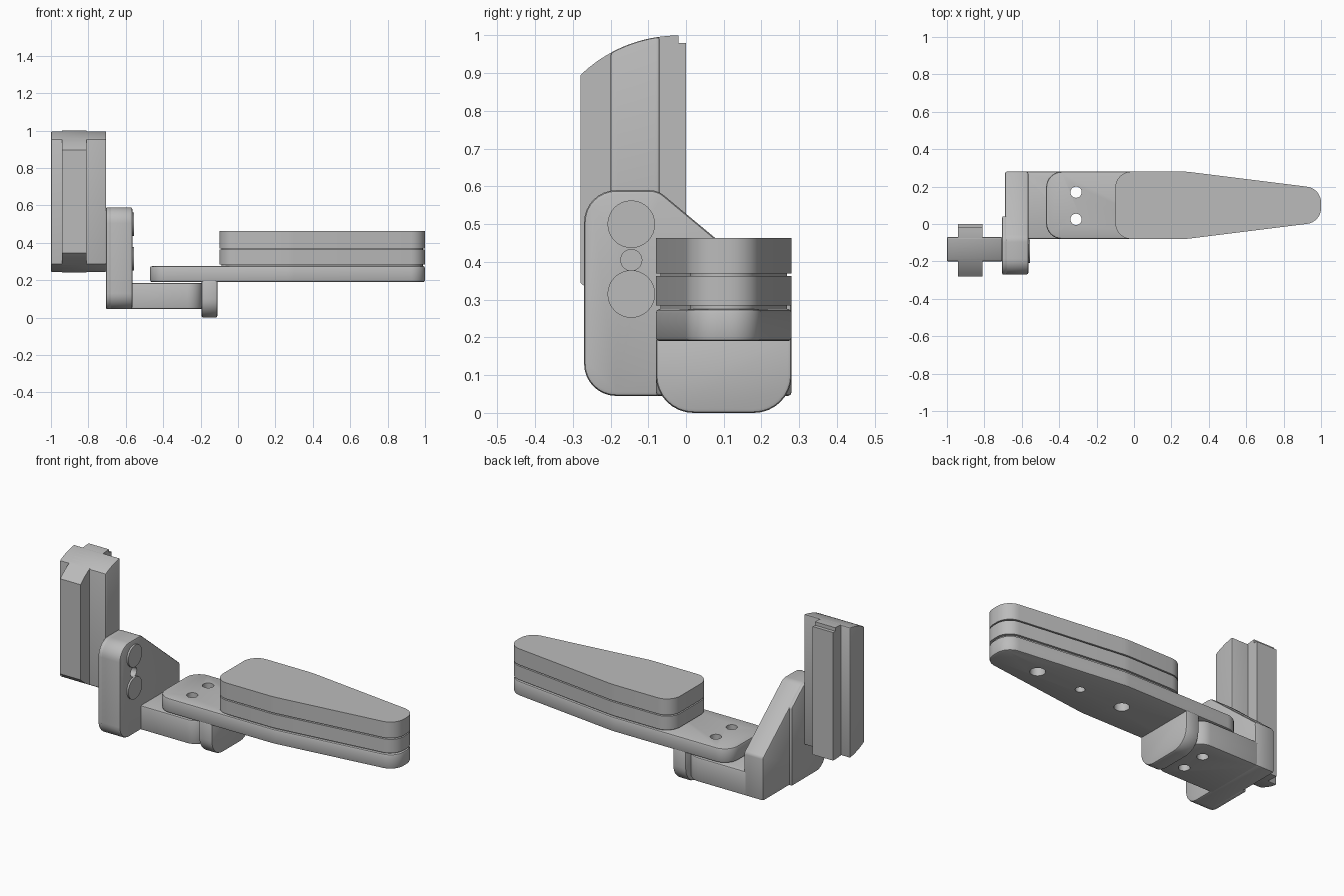
import bpy, bmesh, math
from mathutils import Vector

cube = bpy.data.objects.get("Cube")
if cube:
    bpy.data.objects.remove(cube, do_unlink=True)

grey = bpy.data.materials.new("light_grey")
grey.use_nodes = True
COLOR = (0.5, 0.5, 0.5, 1)
grey.diffuse_color = COLOR
grey.node_tree.nodes["Principled BSDF"].inputs["Base Color"].default_value = COLOR


def rounded(corners, steps=8):
    """Outline from (a, b, radius) corners, each filleted with an arc."""
    out = []
    for i, (a, b, r) in enumerate(corners):
        p = Vector((a, b))
        if not r:
            out.append(p)
            continue
        u = (Vector(corners[i - 1][:2]) - p).normalized()
        v = (Vector(corners[(i + 1) % len(corners)][:2]) - p).normalized()
        half = u.angle(v) / 2
        centre = p + (u + v).normalized() * (r / math.sin(half))
        start = p + u * (r / math.tan(half)) - centre
        end = p + v * (r / math.tan(half)) - centre
        sweep = start.angle_signed(end)
        for k in range(steps + 1):
            t = -sweep * k / steps
            out.append(centre + Vector((start.x * math.cos(t) - start.y * math.sin(t),
                                        start.x * math.sin(t) + start.y * math.cos(t))))
    return out


def circle(a, b, r, n=32):
    return [Vector((a + r * math.cos(math.tau * k / n), b + r * math.sin(math.tau * k / n)))
            for k in range(n)]


def prism(name, outline, axis, lo, hi, bevel=0.0):
    """Extrude an outline along x (outline in y, z) or along z (outline in x, y)."""
    bm = bmesh.new()
    place = (lambda p, d: (d, p[0], p[1])) if axis == "x" else (lambda p, d: (p[0], p[1], d))
    bottom = [bm.verts.new(place(p, lo)) for p in outline]
    top = [bm.verts.new(place(p, hi)) for p in outline]
    n = len(outline)
    bm.faces.new(bottom)
    bm.faces.new(top)
    for i in range(n):
        j = (i + 1) % n
        bm.faces.new((bottom[i], bottom[j], top[j], top[i]))
    bmesh.ops.recalc_face_normals(bm, faces=bm.faces)
    mesh = bpy.data.meshes.new(name)
    bm.to_mesh(mesh)
    bm.free()
    mesh.materials.append(grey)
    obj = bpy.data.objects.new(name, mesh)
    bpy.context.collection.objects.link(obj)
    if bevel:
        mod = obj.modifiers.new("edge_bevel", "BEVEL")
        mod.width, mod.segments = bevel, 2
        mod.limit_method, mod.angle_limit = "ANGLE", math.radians(50)
    return obj


def finish(obj, holes=()):
    """Apply modifiers, drill holes given as (outline, axis, lo, hi), shade."""
    bpy.ops.object.select_all(action="DESELECT")
    obj.select_set(True)
    bpy.context.view_layer.objects.active = obj
    for mod in list(obj.modifiers):
        bpy.ops.object.modifier_apply(modifier=mod.name)
    for hole in holes:
        cutter = prism("hole_cutter", *hole)
        cutter.hide_render = True
        mod = obj.modifiers.new("hole", "BOOLEAN")
        mod.operation, mod.solver, mod.object = "DIFFERENCE", "EXACT", cutter
        bpy.ops.object.modifier_apply(modifier=mod.name)
        bpy.data.objects.remove(cutter, do_unlink=True)
    bpy.ops.object.shade_smooth_by_angle(angle=math.radians(30))


FRONT, BACK = -0.08, 0.28

# Upright rail: a core and side wings sharing one curved end profile
R = 0.374


def rail_outline(front, back, notch):
    ys = [front + (min(back, -0.02) - front) * k / 12 for k in range(13)]
    arc = [(y, 1 - R + math.sqrt(R * R - (y + 0.02) ** 2)) for y in ys]
    tail = [(-0.02, 0.98), (0, 0.98), (0, 0.24)] if notch else []
    return arc + tail + [(y, 1.24 - z) for y, z in reversed(arc)]


finish(prism("rail_core", rail_outline(-0.28, 0, True), "x", -0.94, -0.81))
finish(prism("rail_wings", rail_outline(-0.2, -0.07, False), "x", -1, -0.705, 0.006))

# Side bracket with sloped back edge, and its raised mounting pad
bracket_profile = rounded([(-0.27, 0.045, 0.085), (-0.27, 0.59, 0.085), (-0.075, 0.59, 0.06),
                           (BACK, 0.295, 0), (BACK, 0.045, 0)])
pin = circle(-0.145, 0.405, 0.028)
finish(prism("side_bracket", bracket_profile, "x", -0.69, -0.565, 0.01),
       [(pin, "x", -0.65, -0.5)])
pad_profile = rounded([(-0.27, 0.045, 0.085), (-0.27, 0.59, 0.085), (-0.075, 0.59, 0.06),
                       (0.04, 0.494, 0), (0.04, 0.045, 0)])
finish(prism("bracket_mounting_pad", pad_profile, "x", -0.705, -0.68, 0.006))

# Round bolt caps on the bracket
for label, z in (("upper", 0.5), ("lower", 0.315)):
    finish(prism(label + "_bolt_cap", circle(-0.145, z, 0.063), "x", -0.6, -0.555))

# Arm joining bracket and platform, drilled with the platform
bolt_holes = [(circle(-0.31, y, 0.03), "z", -0.1, 0.5) for y in (0.025, 0.17)]
arm = rounded([(-0.6, FRONT, 0), (-0.19, FRONT, 0.08), (-0.19, BACK, 0.08), (-0.6, BACK, 0)])
finish(prism("connecting_arm", arm, "z", 0.045, 0.186, 0.01), bolt_holes)


def paddle(left, inset=0.0):
    f, b, tip = FRONT + inset, BACK - inset, 1 - inset
    return rounded([(left + inset, f, 0.085), (0.28, f, 0.3), (tip, 0.01 + inset, 0.085),
                    (tip, 0.19 - inset, 0.085), (0.28, b, 0.3), (left + inset, b, 0.085)])


# Platform with recesses underneath
recesses = [(circle(x, 0.1, r), "z", 0.1, 0.262)
            for x, r in ((0.165, 0.04), (0.44, 0.025), (0.72, 0.04))]
finish(prism("platform", paddle(-0.47), "z", 0.19, 0.275, 0.01), bolt_holes + recesses)

# Two stacked pads on a slightly inset core
finish(prism("pad_core", paddle(-0.1, 0.012), "z", 0.27, 0.4))
finish(prism("lower_pad", paddle(-0.1), "z", 0.284, 0.363))
finish(prism("upper_pad", paddle(-0.1), "z", 0.37, 0.463))

# Stop tab hanging below the platform
tab = rounded([(FRONT, 0.2, 0), (FRONT, 0, 0.1), (BACK, 0, 0.1), (BACK, 0.2, 0)])
finish(prism("stop_tab", tab, "x", -0.195, -0.11, 0.01))
